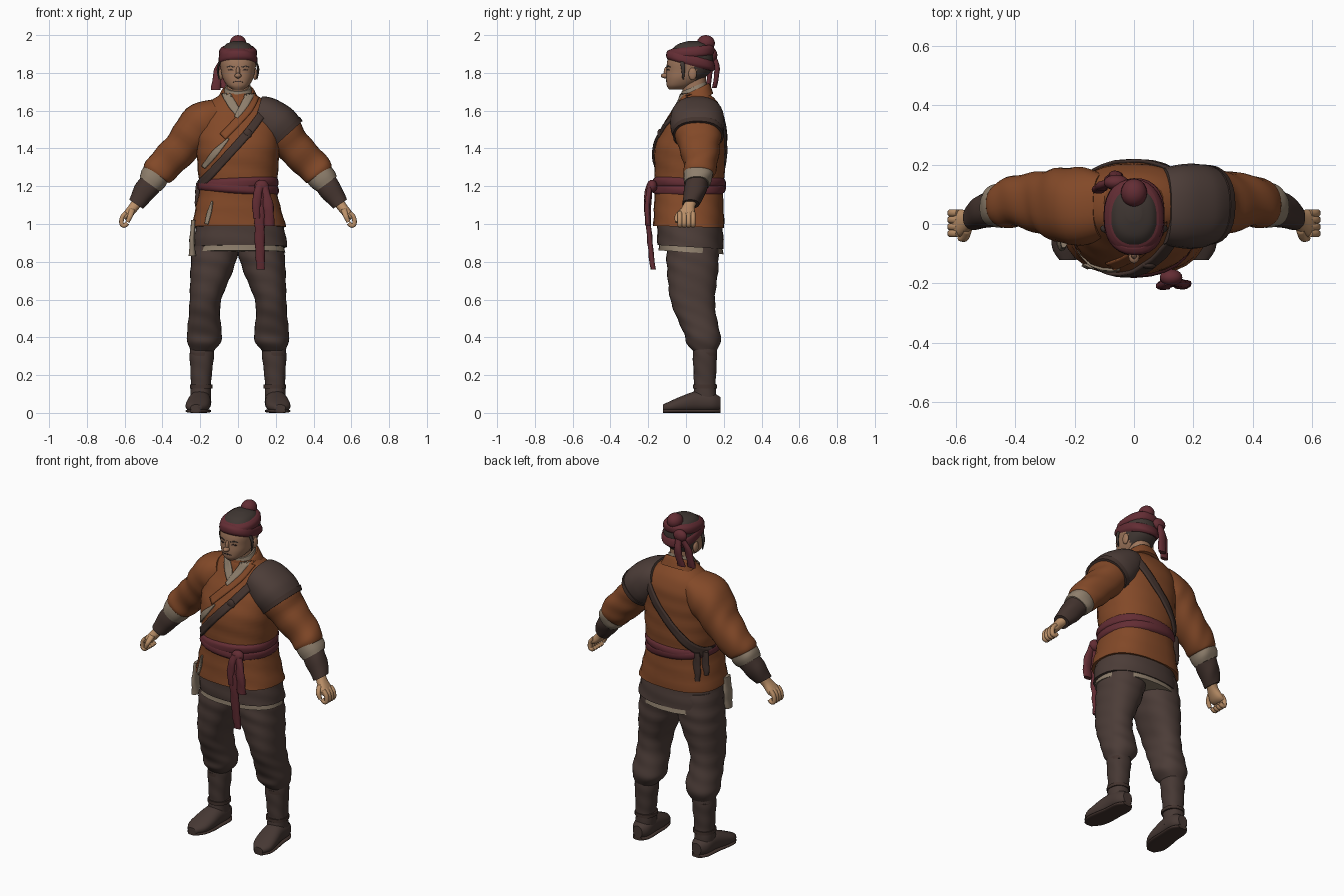
import bpy, bmesh, math
from mathutils import Vector
from mathutils.bvhtree import BVHTree

if "Cube" in bpy.data.objects:
    bpy.data.objects.remove(bpy.data.objects["Cube"], do_unlink=True)


def material(name, *rgb):
    m = bpy.data.materials.new(name)
    m.use_nodes = True
    colour = (*rgb, 1)
    m.diffuse_color = colour
    m.node_tree.nodes["Principled BSDF"].inputs["Base Color"].default_value = colour
    return m


rust = material("rust_cloth", .225, .066, .021)
brown = material("brown_cloth", .072, .046, .039)
boot_brown = material("boot_leather", .062, .04, .034)
red = material("wine_red_cloth", .125, .026, .034)
cream = material("cream_linen", .27, .21, .15)
tan = material("hand_skin", .5, .28, .14)
face_skin = material("face_skin", .34, .18, .105)
leather = material("dark_leather", .055, .033, .027)
hair = material("dark_hair", .05, .037, .032)

X, Y = Vector((1, 0, 0)), Vector((0, 1, 0))
parts = []


def finish(name, bm, mat):
    bmesh.ops.recalc_face_normals(bm, faces=bm.faces)
    mesh = bpy.data.meshes.new(name)
    tree = BVHTree.FromBMesh(bm)
    bm.to_mesh(mesh)
    bm.free()
    mesh.materials.append(mat)
    ob = bpy.data.objects.new(name, mesh)
    bpy.context.collection.objects.link(ob)
    parts.append(ob)
    return ob, tree


def resample(points, steps):
    """Smooth curve through tuples of any length."""
    p = [points[0], *points, points[-1]]
    out = []
    for i in range(len(points) - 1):
        for k in range(steps):
            t = k / steps
            out.append([b + .5 * t * (c - a + t * (2 * a - 5 * b + 4 * c - d + t * (3 * (b - c) + d - a)))
                        for a, b, c, d in zip(*p[i:i + 4])])
    return out + [list(points[-1])]


def skin_rows(bm, rows, closed):
    for a, b in zip(rows, rows[1:]):
        for j in range(len(a) if closed else len(a) - 1):
            k = (j + 1) % len(a)
            bm.faces.new((a[j], a[k], b[k], b[j]))


def loft(name, mat, rings, u=X, v=None, wrinkle=0, power=2.3, sides=28, steps=4, s=1):
    """Rings are x, y, z, radius along u, radius along v; s mirrors x."""
    bm, rows = bmesh.new(), []
    rings = resample([(s * r[0], *r[1:]) for r in rings], steps)
    centres = [Vector(r[:3]) for r in rings]
    for i, (c, r) in enumerate(zip(centres, rings)):
        tangent = centres[min(i + 1, len(rings) - 1)] - centres[max(i - 1, 0)]
        w = Vector(v) if v else tangent.cross(u).normalized()
        row = []
        for j in range(sides):
            a = math.tau * j / sides
            ca, sa = math.cos(a), math.sin(a)
            f = 1 + wrinkle * math.sin(c.z * 70 + 2 * a + 2 * math.sin(a))
            p = [math.copysign(abs(q) ** (2 / power), q) * f for q in (ca, sa)]
            row.append(bm.verts.new(c + Vector(u) * p[0] * r[3] + w * p[1] * r[4]))
        rows.append(row)
    skin_rows(bm, rows, True)
    bm.faces.new(rows[0])
    bm.faces.new(rows[-1])
    return finish(name, bm, mat)


def ribbon(name, mat, tree, path, side=-1, lift=.004, thick=.008):
    """Band laid on a surface; path holds x, z, width."""
    bm, rows = bmesh.new(), []
    pts = resample(path, 8)
    for i, (x, z, w) in enumerate(pts):
        a, b = pts[max(i - 1, 0)], pts[min(i + 1, len(pts) - 1)]
        n = Vector((a[1] - b[1], b[0] - a[0])).normalized()
        row = []
        for k in (-.5, -.25, 0, .25, .5):
            o = Vector((x + n.x * w * k, side, z + n.y * w * k))
            hit, normal, *_ = tree.ray_cast(o, -side * Y)
            if hit is None:
                hit, normal, *_ = tree.find_nearest(Vector((o.x, side * .1, o.z)))
            row.append(bm.verts.new(hit + normal * lift))
        rows.append(row)
    skin_rows(bm, rows, False)
    ob, _ = finish(name, bm, mat)
    mod = ob.modifiers.new("thickness", "SOLIDIFY")
    mod.thickness, mod.offset = thick, 0


def blob(name, mat, loc, size):
    bm = bmesh.new()
    bmesh.ops.create_uvsphere(bm, u_segments=20, v_segments=12, radius=1)
    bmesh.ops.scale(bm, vec=size, verts=bm.verts)
    bmesh.ops.translate(bm, vec=loc, verts=bm.verts)
    finish(name, bm, mat)


# Jacket body, peplum and underskirts
_, torso = loft("jacket_body", rust, [
    (0, .015, 1.16, .2, .18), (0, .02, 1.28, .212, .186), (0, .02, 1.4, .22, .187),
    (0, .04, 1.5, .22, .166), (0, .06, 1.58, .2, .138), (0, .065, 1.64, .16, .106),
    (0, .05, 1.69, .085, .075)], v=Y, wrinkle=.007, steps=6)
_, peplum = loft("jacket_skirt", rust, [
    (0, .015, 1.2, .2, .18), (0, .015, 1.1, .222, .184), (.005, .015, .985, .25, .188)],
    v=(0, 1, -.03), wrinkle=.01, power=2.5)
loft("brown_underskirt", brown, [
    (.01, .02, 1.03, .225, .17), (.01, .022, .95, .24, .175), (.012, .025, .878, .25, .176)],
    v=(0, 1, -.06), wrinkle=.01)
loft("linen_hem", cream, [
    (.01, .025, .92, .23, .165), (.01, .025, .85, .24, .172)], v=(0, 1, -.06), wrinkle=.01)
loft("hanging_linen", cream, [
    (-.235, -.05, 1.02, .012, .03), (-.243, -.055, .92, .014, .035), (-.242, -.06, .83, .018, .025)],
    v=Y, wrinkle=.08)

# Collars, lapel and chest lining
loft("linen_collar", cream, [(0, .045, 1.66, .085, .078), (0, .042, 1.728, .068, .066)], v=(0, 1, .4))
loft("jacket_collar", rust, [(0, .045, 1.64, .115, .1), (0, .045, 1.69, .092, .085),
                             (0, .045, 1.708, .08, .076)], v=(0, 1, .5))
ribbon("linen_wrap_under", cream, torso, [(-.07, 1.7, .04), (-.03, 1.63, .045), (.02, 1.56, .025)])
ribbon("linen_wrap_over", cream, torso, [(.07, 1.7, .04), (.035, 1.63, .04), (-.01, 1.56, .02)], lift=.006)
ribbon("jacket_lapel", rust, torso, [(.095, 1.69, .04), (.05, 1.6, .045), (-.08, 1.46, .04)],
       lift=.006, thick=.006)
ribbon("chest_lining", cream, torso, [(-.05, 1.45, .008), (-.12, 1.375, .032), (-.18, 1.3, .02)])
ribbon("skirt_lining", cream, peplum, [(-.135, 1.12, .008), (-.15, 1.06, .02), (-.165, 1.0, .016)])

# Cross strap, front and back
for side, label in ((-1, "front"), (1, "back")):
    ribbon(label + "_strap", leather, torso, [(.16, 1.63, .042), (.06, 1.49, .042),
           (-.07, 1.345, .042), (-.2, 1.2, .042)], side, lift=.006, thick=.012)
blob("strap_buckle", leather, (.05, -.138, 1.478), (.024, .014, .026))
for i in (0, 1):
    loft("hip_strap_end", leather, [(-.175 - .03 * i, .145 - .04 * i, z, r, .012)
         for z, r in ((1.22, .016), (1.13, .024), (1.05 + .03 * i, .018))], v=Y, wrinkle=.08)

# Sash with knot and tails
for tilt, z in ((-.06, 1.19), (.04, 1.215)):
    loft("sash_band", red, [(0, .015, z - .03, .2, .18), (0, .015, z - .015, .213, .194),
         (0, .015, z + .015, .213, .194), (0, .015, z + .03, .2, .18)], u=(1, 0, tilt), v=Y, wrinkle=.01)
blob("sash_knot", red, (.125, -.18, 1.2), (.038, .028, .034))
for name, tail in {
    "long_sash_tail": [(.12, -.19, 1.2, .018), (.115, -.2, 1.05, .026), (.115, -.19, .9, .026), (.12, -.175, .76, .022)],
    "short_sash_tail": [(.14, -.19, 1.2, .018), (.16, -.205, 1.1, .026), (.165, -.2, .99, .026)],
    "sash_loop": [(.12, -.195, 1.21, .02), (.1, -.208, 1.14, .024), (.097, -.205, 1.03, .018)],
}.items():
    loft(name, red, [(*t, .014) for t in tail], v=Y, wrinkle=.12, sides=16)

# Legs, boots and feet
for s, label in ((1, "left_"), (-1, "right_")):
    loft(label + "trouser_leg", brown, [
        (.11, .035, .96, .115, .13), (.122, .035, .85, .122, .138), (.14, .035, .75, .112, .135),
        (.172, .035, .6, .084, .118), (.178, .058, .5, .084, .105), (.178, .085, .42, .093, .096),
        (.18, .093, .37, .086, .09), (.19, .1, .325, .06, .06)], v=Y, wrinkle=.02, steps=6, s=s)
    loft(label + "boot_shaft", boot_brown, [
        (.19, .1, .37, .062, .062), (.192, .1, .3, .064, .064), (.195, .1, .2, .056, .059),
        (.197, .1, .13, .053, .058), (.198, .1, .05, .056, .065)], v=Y, wrinkle=.02, steps=6, s=s)
    foot = [(.197, .182, .05, .03, .034), (.198, .14, .056, .055, .05), (.202, .06, .06, .058, .056),
            (.21, -.02, .046, .064, .044), (.218, -.08, .034, .058, .03), (.223, -.122, .026, .028, .018)]
    loft(label + "foot", boot_brown, foot, v=(0, 0, 1), s=s)
    loft(label + "sole", leather, [(x, y, .01, a, .01) for x, y, z, a, b in foot],
         v=(0, 0, 1), power=3, s=s)
    for z in (.31, .14):
        loft(label + "boot_tie", leather, [(.195, .1, z - .01, .06, .064), (.195, .1, z + .01, .06, .064)],
             v=Y, s=s)

# Arms, cuffs, bracers and hands
for s, label in ((1, "left_"), (-1, "right_")):
    loft(label + "sleeve", rust, [
        (.1, .06, 1.58, .11, .09), (.2, .06, 1.525, .132, .111), (.29, .07, 1.415, .11, .096),
        (.382, .078, 1.32, .088, .09), (.425, .07, 1.275, .082, .084), (.438, .067, 1.258, .07, .07)],
        u=Y, wrinkle=.025, steps=6, s=s)
    loft(label + "linen_cuff", cream, [(.42, .068, 1.28, .074, .072), (.448, .062, 1.24, .077, .076),
         (.468, .057, 1.212, .066, .066)], u=Y, wrinkle=.03, s=s)
    loft(label + "bracer", leather, [(.455, .06, 1.225, .06, .062), (.5, .045, 1.165, .058, .058),
         (.54, .025, 1.105, .044, .043)], u=Y, wrinkle=.03, s=s)
    loft(label + "palm", tan, [(.53, .028, 1.12, .032, .028), (.555, .012, 1.085, .034, .026),
         (.585, .003, 1.05, .046, .024), (.605, .003, 1.035, .043, .016)], u=Y, s=s)
    for i in range(4):
        y = -.032 + .023 * i
        loft(label + "finger", tan, [(x, y, z, .0125, .012) for x, z in (
            (.592, 1.06), (.613, 1.035), (.616, 1.0), (.6, .992), (.585, 1.005))], u=Y, sides=12, s=s)
    loft(label + "thumb", tan, [(.56, -.015, 1.08, .016, .016), (.57, -.045, 1.045, .014, .014),
         (.585, -.048, 1.01, .01, .01)], u=Y, sides=12, s=s)

# Left shoulder guard with a stitched rim
guard = [(.1, .06, 1.582, .128, .098), (.15, .06, 1.565, .14, .108),
         (.205, .06, 1.52, .143, .12), (.252, .064, 1.474, .13, .112)]
loft("shoulder_guard", brown, guard, u=Y, steps=6)
loft("guard_rim", leather, [(.238, .064, 1.488, .137, .118), (.256, .065, 1.468, .132, .114)], u=Y, wrinkle=.015)

# Head, with hair chosen by height and depth
loft("neck", face_skin, [(0, .05, 1.62, .06, .06), (0, .04, 1.78, .06, .065)], v=Y)
head, skull = loft("head", face_skin, [
    (0, -.05, 1.712, .03, .04), (0, -.032, 1.733, .058, .07), (0, -.005, 1.77, .08, .1),
    (0, .015, 1.81, .09, .118), (0, .022, 1.86, .097, .122), (0, .028, 1.91, .09, .11),
    (0, .034, 1.95, .066, .08), (0, .04, 1.968, .025, .03)], v=Y, sides=40, steps=6)
head.data.materials.append(hair)
for p in head.data.polygons:
    p.material_index = int(p.center.z > 1.885 or (p.center.y > .05 and p.center.z > 1.75))
blob("nose_bridge", face_skin, (0, -.1, 1.805), (.011, .018, .03))
blob("nose_tip", face_skin, (0, -.111, 1.785), (.018, .022, .014))
ribbon("mouth", leather, skull, [(-.026, 1.752, .003), (0, 1.754, .006), (.026, 1.752, .003)],
       lift=.001, thick=.003)
for s in (1, -1):
    blob("ear", face_skin, (s * .09, .035, 1.795), (.012, .022, .033))
    ribbon("eye", leather, skull, [(s * .024, 1.814, .004), (s * .037, 1.816, .008), (s * .052, 1.814, .004)],
           lift=.001, thick=.003)
    ribbon("eyebrow", hair, skull, [(s * .02, 1.83, .005), (s * .04, 1.836, .006), (s * .058, 1.831, .004)],
           lift=.001, thick=.004)
    loft("hair_lock", hair, [(.094, -.02, 1.86, .006, .012), (.107, -.015, 1.82, .006, .01),
         (.1, -.015, 1.765, .003, .004)], v=Y, sides=8, s=s)

# Headband, bun and knotted tails
for tilt, z, r in ((-.24, 1.868, .104), (.1, 1.908, .099)):
    loft("headband", red, [(0, .024, z - .03, r - .01, r + .014), (0, .024, z - .014, r, r + .026),
         (0, .026, z + .014, r - .002, r + .022), (0, .028, z + .03, r - .016, r + .006)],
         v=(0, 1, tilt), wrinkle=.015)
blob("bun", red, (0, .105, 1.957), (.044, .048, .043))
blob("bun_base", hair, (0, .09, 1.925), (.042, .045, .035))
blob("headband_knot", red, (-.06, .14, 1.895), (.042, .026, .035))
for x, y, z in ((-.118, .115, 1.71), (-.075, .15, 1.72)):
    loft("headband_tail", red, [(-.06, .145, 1.9, .016, .012), (x + .015, y + .015, 1.82, .022, .014),
         (x, y, z, .024, .012)], v=Y, wrinkle=.1, sides=14)

# Smooth shading with sharp rims
bpy.ops.object.select_all(action="DESELECT")
for ob in parts:
    ob.select_set(True)
bpy.context.view_layer.objects.active = parts[0]
bpy.ops.object.shade_smooth_by_angle(angle=math.radians(50))
